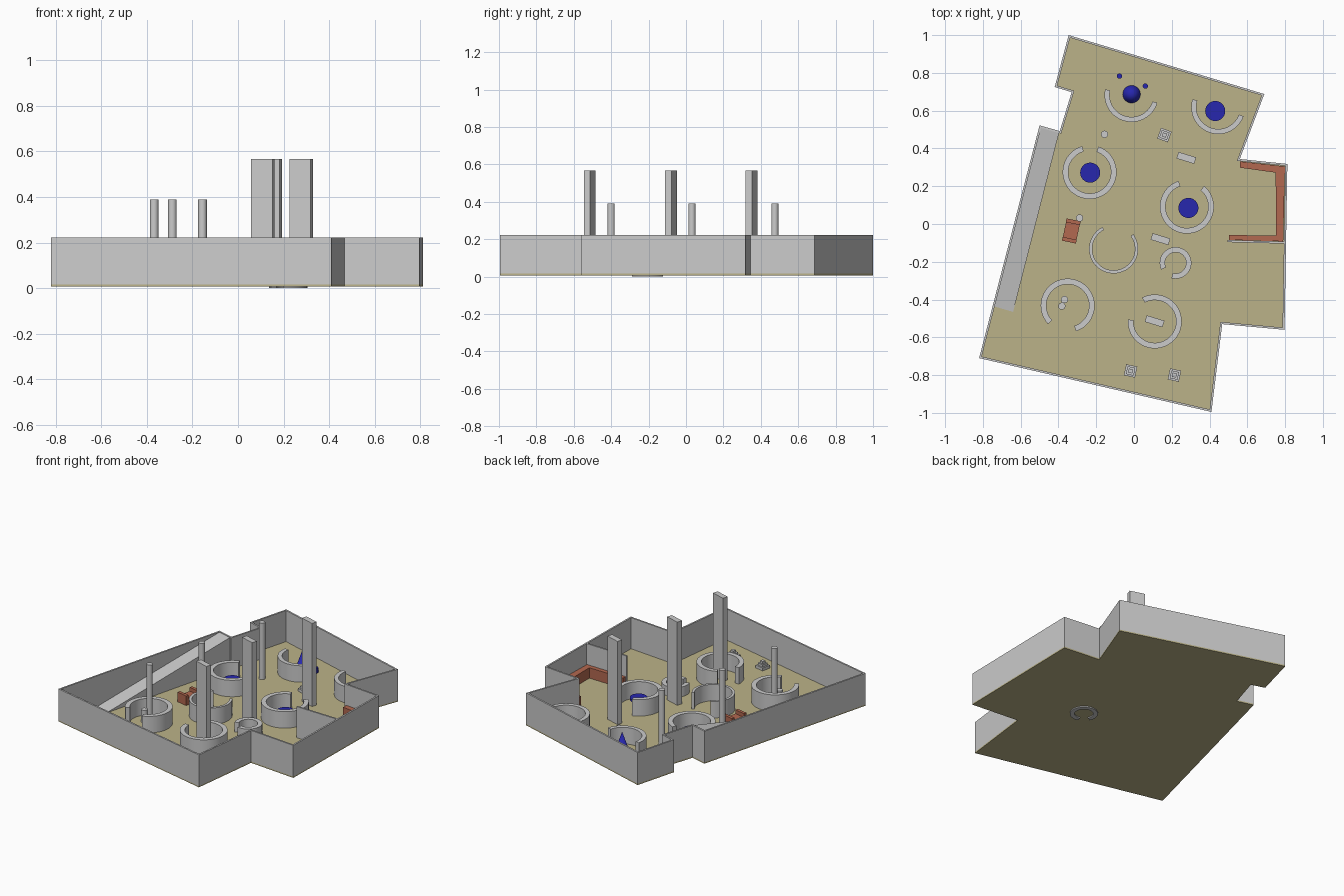
import bpy, bmesh, math
from mathutils import Vector, Matrix

if "Cube" in bpy.data.objects:
    bpy.data.objects.remove(bpy.data.objects["Cube"])


def material(name, rgb):
    m = bpy.data.materials.new(name)
    m.diffuse_color = (*rgb, 1)
    m.use_nodes = True
    m.node_tree.nodes["Principled BSDF"].inputs["Base Color"].default_value = m.diffuse_color
    return m


TAN = material("tan_floor", (0.50, 0.45, 0.25))
RED = material("brick_red", (0.45, 0.14, 0.08))
BLUE = material("deep_blue", (0.02, 0.02, 0.42))
FLOOR = 0.015
TOP = 0.222


def finish(name, bm, mat=None, smooth=False):
    bmesh.ops.recalc_face_normals(bm, faces=bm.faces)
    me = bpy.data.meshes.new(name)
    bm.to_mesh(me)
    bm.free()
    ob = bpy.data.objects.new(name, me)
    bpy.context.collection.objects.link(ob)
    if mat:
        me.materials.append(mat)
    if smooth:
        bpy.ops.object.select_all(action='DESELECT')
        ob.select_set(True)
        bpy.context.view_layer.objects.active = ob
        bpy.ops.object.shade_smooth_by_angle(angle=math.radians(35))
    return ob


def prism(name, pts, z0, z1, mat=None):
    bm = bmesh.new()
    face = bm.faces.new([bm.verts.new((x, y, z0)) for x, y in pts])
    ext = bmesh.ops.extrude_face_region(bm, geom=[face])
    verts = [g for g in ext['geom'] if isinstance(g, bmesh.types.BMVert)]
    bmesh.ops.translate(bm, verts=verts, vec=(0, 0, z1 - z0))
    return finish(name, bm, mat)


def strip(name, outer, inner, z0, z1, closed=False, mat=None, smooth=False):
    """Solid band between two matching plan curves."""
    bm = bmesh.new()
    rows = [[bm.verts.new((p[0], p[1], z)) for p, z in
             ((a, z0), (b, z0), (b, z1), (a, z1))] for a, b in zip(outer, inner)]
    n = len(rows)
    for i in range(n if closed else n - 1):
        r, s = rows[i], rows[(i + 1) % n]
        for k in range(4):
            bm.faces.new((r[k], r[(k + 1) % 4], s[(k + 1) % 4], s[k]))
    if not closed:
        bm.faces.new(rows[0])
        bm.faces.new(rows[-1])
    return finish(name, bm, mat, smooth)


def boxes(name, x, y, deg, parts, mat=None):
    """parts: (cx, cy, width, depth, z0, z1) in the rotated local frame."""
    bm = bmesh.new()
    base = Matrix.Translation((x, y, 0)) @ Matrix.Rotation(math.radians(deg), 4, 'Z')
    for cx, cy, w, d, z0, z1 in parts:
        m = base @ Matrix.Translation((cx, cy, (z0 + z1) / 2)) @ Matrix.Diagonal((w, d, z1 - z0, 1))
        bmesh.ops.create_cube(bm, size=1, matrix=m)
    return finish(name, bm, mat)


def rounds(name, x, y, parts, mat=None):
    """parts: (bottom radius, top radius, z0, z1)."""
    bm = bmesh.new()
    for r0, r1, z0, z1 in parts:
        bmesh.ops.create_cone(bm, cap_ends=True, segments=32, radius1=r0, radius2=r1, depth=z1 - z0,
                              matrix=Matrix.Translation((x, y, (z0 + z1) / 2)))
    return finish(name, bm, mat, True)


def arc(x, y, r, a0, a1, n=40):
    return [(x + r * math.cos(math.radians(a0 + (a1 - a0) * i / n)),
             y + r * math.sin(math.radians(a0 + (a1 - a0) * i / n))) for i in range(n + 1)]


# floor slab and perimeter wall
outline = [(-0.346, 1.0), (0.69, 0.688), (0.56, 0.344), (0.812, 0.318), (0.797, -0.56), (0.467, -0.53),
           (0.41, -0.995), (-0.82, -0.71), (-0.5, 0.522), (-0.393, 0.492), (-0.33, 0.698), (-0.42, 0.725)]
prism("floor", outline, 0.007, FLOOR + 0.001, TAN)


def inset(pts, d):
    out = []
    for i, p in enumerate(pts):
        p = Vector(p)
        e0 = (p - Vector(pts[i - 1])).normalized()
        e1 = (Vector(pts[(i + 1) % len(pts)]) - p).normalized()
        n0, n1 = Vector((e0.y, -e0.x)), Vector((e1.y, -e1.x))
        out.append(p + (n0 + n1) * d / (1 + n0.dot(n1)))
    return out


strip("perimeter_wall", outline, inset(outline, 0.011), FLOOR, TOP, closed=True)

# ramp along the left wall
bm = bmesh.new()
lo_l, lo_r, hi_r, hi_l = (-0.745, -0.44), (-0.641, -0.47), (-0.395, 0.49), (-0.5, 0.52)
v = [bm.verts.new((*p, z)) for p, z in ((lo_l, FLOOR), (lo_r, FLOOR), (hi_r, FLOOR), (hi_l, FLOOR),
                                        (hi_r, TOP - 0.001), (hi_l, TOP - 0.001))]
for f in ((0, 1, 2, 3), (0, 1, 4, 5), (2, 3, 5, 4), (1, 2, 4), (0, 3, 5)):
    bm.faces.new([v[i] for i in f])
finish("ramp", bm)

# curved booth walls: x, y, outer radius, inner radius, start, end, bottom, top
booths = [(-0.013, 0.683, 0.143, 0.116, 168, 343, 0.008, 0.125),
          (0.446, 0.619, 0.143, 0.116, 163, 340, 0.008, 0.125),
          (-0.235, 0.275, 0.143, 0.113, 106, 431, 0.008, 0.125),
          (0.28, 0.092, 0.143, 0.113, 108, 410, 0.008, 0.125),
          (-0.108, -0.132, 0.13, 0.113, 117, 397, 0.008, 0.125),
          (0.22, -0.206, 0.084, 0.056, 255, 565, 0.0, 0.08),
          (-0.351, -0.432, 0.143, 0.113, 288, 583, 0.008, 0.125),
          (0.11, -0.516, 0.143, 0.113, 176, 478, 0.008, 0.125)]
for x, y, ro, ri, a0, a1, z0, z1 in booths:
    strip("booth_wall", arc(x, y, ro, a0, a1), arc(x, y, ri, a0, a1), z0, z1, smooth=True)

# blue tables, cone and stools
for x, y in ((0.43, 0.598), (-0.232, 0.272), (0.288, 0.085)):
    rounds("round_table", x, y, [(0.02, 0.02, FLOOR, 0.055), (0.053, 0.053, 0.055, 0.07)], BLUE)
rounds("cone_centrepiece", -0.013, 0.687, [(0.047, 0, FLOOR, 0.152)], BLUE)
for x, y in ((-0.077, 0.783), (0.06, 0.73)):
    rounds("stool", x, y, [(0.014, 0.014, FLOOR, 0.05)], BLUE)

# tall slabs and round posts
for x, y in ((0.277, 0.35), (0.14, -0.08), (0.109, -0.515)):
    boxes("tall_slab", x, y, -17, [(0, 0, 0.098, 0.036, FLOOR, 0.567)])
for x, y, top in ((-0.156, 0.475), (-0.288, 0.03), (-0.37, -0.4)) and (
        (-0.156, 0.475, 0.39), (-0.288, 0.032, 0.39), (-0.368, -0.4, 0.39), (-0.382, -0.435, 0.1)):
    rounds("round_post", x, y, [(0.019, 0.019, FLOOR, top)])

# stepped pedestals
for x, y, deg in ((0.161, 0.471, -20), (-0.018, -0.778, -12), (0.214, -0.8, -12)):
    boxes("stepped_pedestal", x, y, deg, [(0, 0, 0.06, 0.06, FLOOR, 0.035),
                                          (0, 0, 0.042, 0.042, 0.035, 0.05),
                                          (0, 0, 0.022, 0.022, 0.05, 0.065)])

# red bench with raised ends
boxes("bench", -0.332, -0.037, -12,
      [(0, 0, 0.074, 0.08, FLOOR, 0.055)] +
      [(0, s * 0.05, 0.076, 0.02, FLOOR, 0.08) for s in (-1, 1)])

bpy.context.object and None
bpy.data.objects["bench"].data.materials.append(RED)

# red counter in the right alcove with its partition
counter_out = [(0.562, 0.331), (0.799, 0.305), (0.79, -0.092), (0.502, -0.084)]
counter_in = [(0.562, 0.298), (0.75, 0.272), (0.752, -0.062), (0.502, -0.058)]
strip("alcove_counter", counter_out, counter_in, FLOOR, 0.085, mat=RED)
prism("alcove_partition", [(0.495, -0.085), (0.795, -0.093), (0.795, -0.104), (0.495, -0.096)], FLOOR, TOP)
